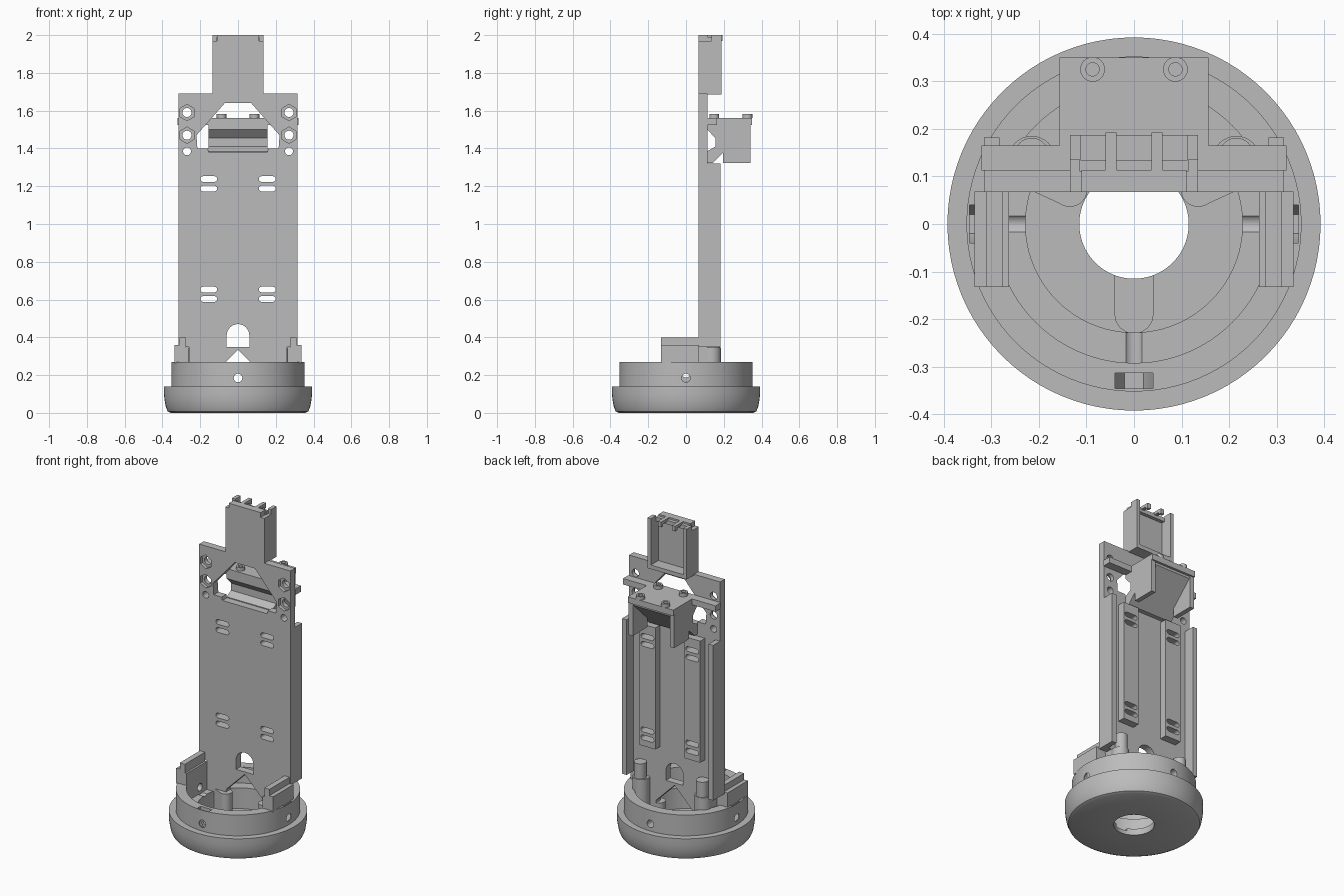
import bpy, bmesh
from math import pi, cos, sin, radians
from mathutils import Matrix, Vector

old = bpy.data.objects.get("Cube")
if old:
    bpy.data.objects.remove(old)

grey = bpy.data.materials.new("matte grey")
grey.use_nodes = True
colour = (0.5, 0.5, 0.5, 1)
grey.diffuse_color = colour
grey.node_tree.nodes["Principled BSDF"].inputs["Base Color"].default_value = colour


def finish(name, bm):
    bmesh.ops.recalc_face_normals(bm, faces=bm.faces)
    mesh = bpy.data.meshes.new(name)
    bm.to_mesh(mesh)
    bm.free()
    ob = bpy.data.objects.new(name, mesh)
    bpy.context.collection.objects.link(ob)
    mesh.materials.append(grey)
    return ob


def prism(name, pts, lo, hi, axis="y"):
    """Extrude a 2D outline along an axis: y uses (x, z), x uses (y, z), z uses (x, y)."""
    place = {"y": lambda a, b, t: (a, t, b), "x": lambda a, b, t: (t, a, b),
             "z": lambda a, b, t: (a, b, t)}[axis]
    bm = bmesh.new()
    face = bm.faces.new([bm.verts.new(place(a, b, lo)) for a, b in pts])
    new = bmesh.ops.extrude_face_region(bm, geom=[face])["geom"]
    shift = Vector(place(0, 0, hi - lo))
    bmesh.ops.translate(bm, vec=shift, verts=[v for v in new if isinstance(v, bmesh.types.BMVert)])
    return finish(name, bm)


def box(name, x0, x1, y0, y1, z0, z1):
    return prism(name, [(x0, y0), (x1, y0), (x1, y1), (x0, y1)], z0, z1, "z")


def ring_pts(a, b, r, n=32, turn=0):
    return [(a + r * cos(2 * pi * i / n + turn), b + r * sin(2 * pi * i / n + turn)) for i in range(n)]


def capsule(a0, a1, b, r):
    """Rounded slot outline between two centres."""
    arc = [pi * i / 8 - pi / 2 for i in range(9)]
    return [(a1 + r * cos(t), b + r * sin(t)) for t in arc] + \
           [(a0 - r * cos(t), b - r * sin(t)) for t in arc]


def lathe(name, profile, steps=96):
    bm = bmesh.new()
    verts = [bm.verts.new((r, 0, z)) for r, z in profile]
    edges = [bm.edges.new((v, verts[i - 1])) for i, v in enumerate(verts)]
    bmesh.ops.spin(bm, geom=verts + edges, cent=(0, 0, 0), axis=(0, 0, 1),
                   angle=2 * pi, steps=steps, use_duplicate=False)
    bmesh.ops.remove_doubles(bm, verts=bm.verts, dist=0.0001)
    return finish(name, bm)


def cut(target, cutters):
    for c in cutters:
        mod = target.modifiers.new("cut", "BOOLEAN")
        mod.object, mod.solver = c, "EXACT"
    bpy.context.view_layer.update()
    deps = bpy.context.evaluated_depsgraph_get()
    mesh = bpy.data.meshes.new_from_object(target.evaluated_get(deps))
    target.modifiers.clear()
    target.data = mesh
    for c in cutters:
        bpy.data.objects.remove(c)


# Hollow round base with stepped outside and inside
base = lathe("round_base", [
    (.115, 0), (.355, 0), (.372, .008), (.382, .03), (.389, .07), (.392, .10), (.392, .14),
    (.352, .14), (.352, .27), (.292, .27), (.292, .17), (.228, .17), (.228, .04), (.115, .04)])
cuts = [prism("screw_hole", ring_pts(0, .185, .023, 20), -.5, .5, "y"),
        prism("screw_hole", ring_pts(0, .185, .023, 20), -.5, .5, "x"),
        prism("floor_recess", [(b, a) for a, b in capsule(-.19, -.1, 0, .04)], .025, .1, "z")]
pocket = [(-.04, .3), (-.04, .185), (-.02, .145), (.02, .145), (.04, .185), (.04, .3)]
cuts.append(prism("nut_pocket", pocket, -.346, -.313, "y"))
for s in (-1, 1):
    cuts.append(prism("nut_pocket", pocket, min(s * .313, s * .346), max(s * .313, s * .346), "x"))
cut(base, cuts)

# Upright plate with shoulders, neck and notched foot
half = [(0, .335), (.13, .205), (.13, .04), (.20, .04), (.20, .17), (.26, .17), (.26, .35), (.315, .35),
        (.315, 1.69), (.135, 1.69), (.135, 1.97), (.11, 1.97), (.11, 2.0)]
plate = prism("back_plate", half + [(-x, z) for x, z in reversed(half[1:])], .067, .113)

# Stiffening rails and raised slotted pads
pads = []
for s in (-1, 1):
    a, b = sorted((s * .283, s * .315))
    box("side_rail", a, b, .110, .182, .35, 1.32)
    a, b = sorted((s * .10, s * .21))
    pads.append(box("slotted_pad", a, b, .112, .16, .55, 1.31))

# Openings through the plate
opening = [(.155, 1.38), (.16, 1.40), (.215, 1.40), (.22, 1.47), (.14, 1.56), (.07, 1.64)]
cuts = [prism("bracket_opening", opening + [(-x, z) for x, z in reversed(opening)], 0, .3),
        prism("arch", [(-.06, .35), (.06, .35)] +
              [(.06 * cos(pi * i / 16), .41 + .06 * sin(pi * i / 16)) for i in range(17)], 0, .3)]


def slots(s):
    return [prism("slot", capsule(s * .155 - .03, s * .155 + .03, z, .015), 0, .3)
            for z in (.603, .653, 1.188, 1.238)]


for s, pad in zip((-1, 1), pads):
    cuts += slots(s)
    cut(pad, slots(s))
    for z in (1.47, 1.59):
        cuts.append(prism("bolt_hole", ring_pts(s * .27, z, .024, 20), 0, .3))
        cuts.append(prism("hex_pocket", ring_pts(s * .27, z, .043, 6, pi / 6), 0, .088))
    cuts.append(prism("pin_hole", ring_pts(s * .27, 1.385, .021, 20), 0, .3))
cut(plate, cuts)

# Tray on the back of the neck: walls, ledge and top clips
for s in (-1, 1):
    a, b = sorted((s * .112, s * .135))
    box("tray_wall", a, b, .11, .187, 1.685, 1.97)
    box("tray_wall_tip", a, b, .135, .187, 1.965, 2.0)
    a, b = sorted((s * .037, s * .06))
    box("tray_clip", a, b, .11, .192, 1.982, 2.0)
    box("tray_clip_hook", a, b, .172, .192, 1.968, 1.99)
box("tray_ledge", -.115, .115, .11, .187, 1.685, 1.71)
box("tray_top_bar", -.115, .115, .11, .135, 1.965, 1.99)

# Rear bracket: wedge with a front notch, shelf, fins, cross bar and screw bosses
prism("bracket_wedge", [(.113, 1.53), (.113, 1.50), (.155, 1.455), (.155, 1.41), (.113, 1.385),
                        (.113, 1.322), (.14, 1.322), (.335, 1.51), (.335, 1.53)], -.157, .157, "x")
box("bracket_shelf", -.157, .157, .113, .35, 1.525, 1.562)
box("cross_bar", -.32, .32, .112, .165, 1.525, 1.562)
for s in (-1, 1):
    a, b = sorted((s * .128, s * .157))
    prism("bracket_fin", [(.195, 1.322), (.342, 1.322), (.342, 1.53), (.195, 1.38)], a, b, "x")
    for y in (.15, .325):
        boss = prism("screw_boss", ring_pts(s * .087, y, .026, 24), 1.56, 1.583, "z")
        cut(boss, [prism("boss_hole", ring_pts(s * .087, y, .014, 20), 1.57, 1.6, "z")])

# Posts, rounded feet and clamp blocks standing in the base
for s in (-1, 1):
    prism("rear_post", ring_pts(s * .215, .145, .036), .16, .44, "z")
    prism("post_collar", ring_pts(s * .215, .135, .05), .16, .345, "z")
    prism("rounded_foot", ring_pts(s * .135, .073, .037), .038, .19, "z")
    prism("foot_gusset", [(s * .215, .07), (s * .15, .04), (s * .13, .113), (s * .215, .113)],
          .038, .19, "z")
    step = [(.263, .165), (.29, .165), (.29, .265), (.335, .265), (.335, .36), (.31, .36),
            (.31, .40), (.275, .40), (.275, .345), (.263, .345)]
    block = prism("clamp_block", [(s * x, z) for x, z in step], -.132, .068)
    cut(block, [prism("clamp_hole", ring_pts(0, .21, .023, 20), -.5, .5, "x")])

# Crisp edges with smooth round surfaces
for ob in bpy.context.collection.objects:
    ob.select_set(ob.type == "MESH")
    bpy.context.view_layer.objects.active = ob
bpy.ops.object.shade_smooth_by_angle(angle=radians(30))
